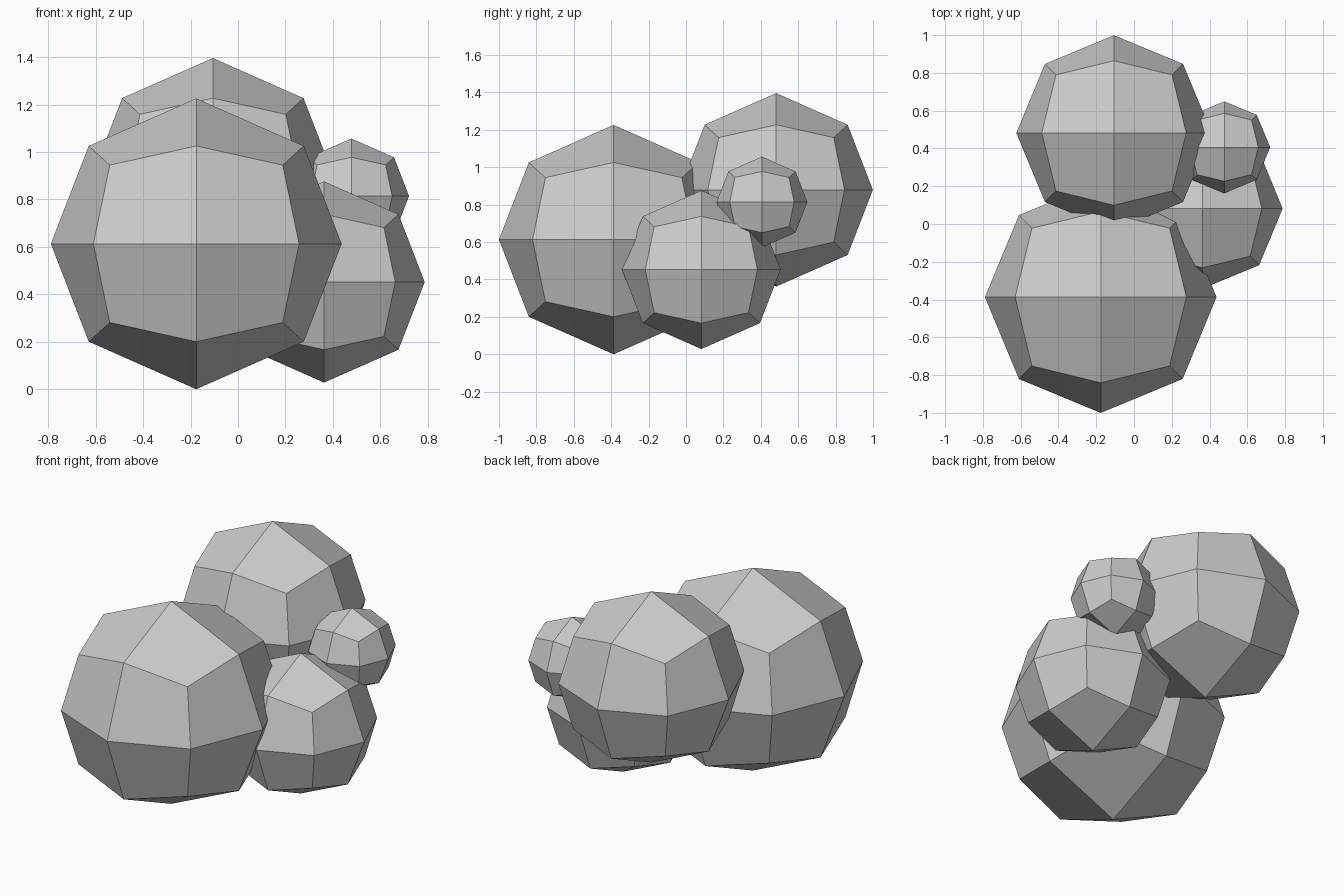
import bpy, bmesh
from mathutils import Vector

if "Cube" in bpy.data.objects:
    bpy.data.objects.remove(bpy.data.objects["Cube"])

FLATTEN = 0.91  # source block is slightly lower than wide before rounding


def boulder(name, center, radius):
    """Cube cut once per side, then pushed out to a sphere (24 flat quads)."""
    bm = bmesh.new()
    bmesh.ops.create_cube(bm, size=2.0)
    bmesh.ops.subdivide_edges(bm, edges=bm.edges[:], cuts=1, use_grid_fill=True)
    for v in bm.verts:
        v.co.z *= FLATTEN
        v.co = v.co.normalized() * radius
    bmesh.ops.recalc_face_normals(bm, faces=bm.faces[:])
    mesh = bpy.data.meshes.new(name)
    bm.to_mesh(mesh)
    bm.free()
    ob = bpy.data.objects.new(name, mesh)
    ob.location = Vector(center)
    bpy.context.collection.objects.link(ob)
    return ob


# Cluster of four overlapping faceted lobes
boulder("front_large_lobe", (-0.176, -0.387, 0.613), 0.613)
boulder("back_large_lobe", (-0.106, 0.482, 0.879), 0.517)
boulder("side_medium_lobe", (0.363, 0.082, 0.452), 0.424)
boulder("side_small_lobe", (0.478, 0.406, 0.814), 0.243)
